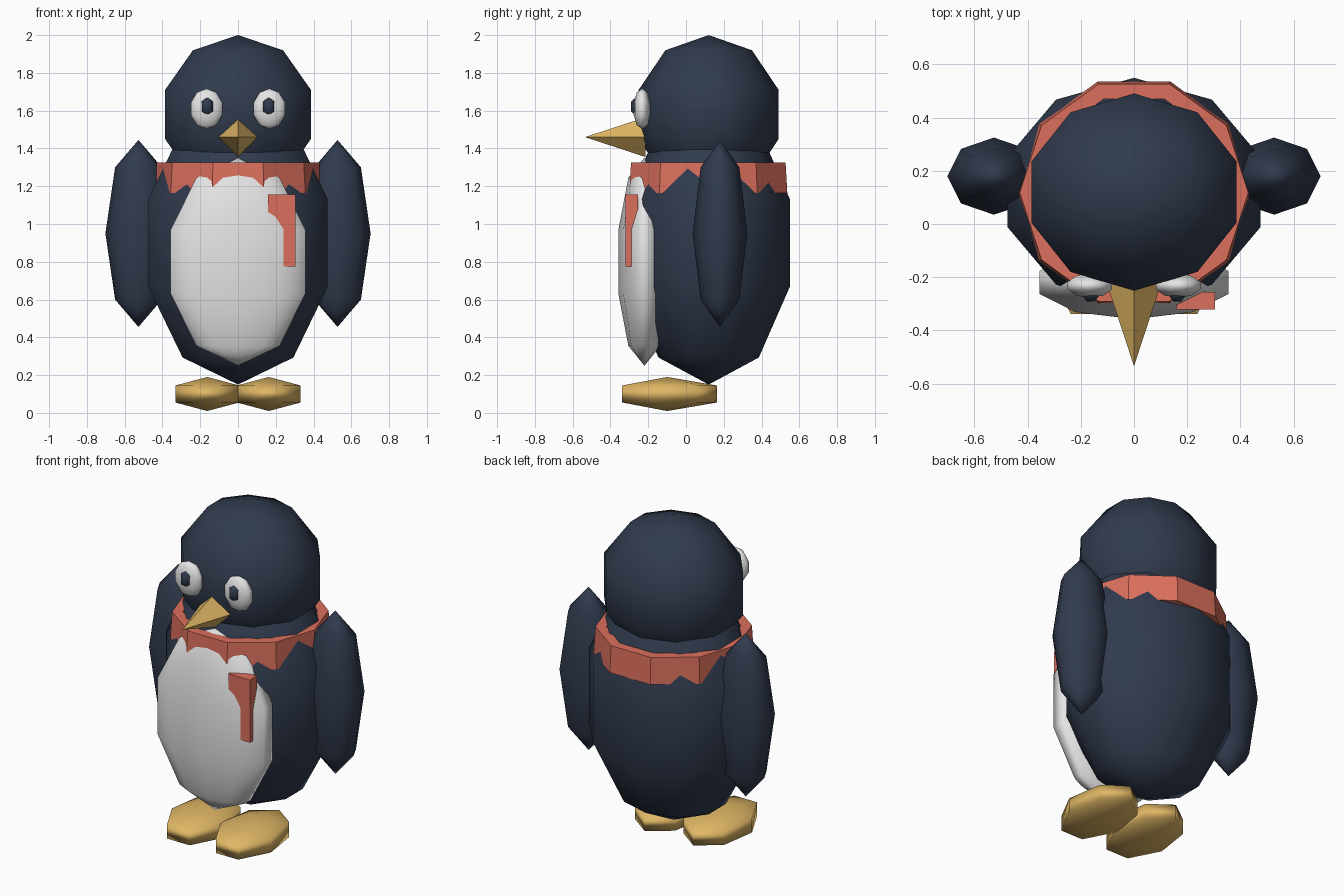
import bpy
import bmesh
from math import cos, sin, tau, radians

cube = bpy.data.objects.get("Cube")
if cube:
    bpy.data.objects.remove(cube, do_unlink=True)


def material(name, r, g, b):
    mat = bpy.data.materials.new(name)
    mat.use_nodes = True
    mat.diffuse_color = (r, g, b, 1)
    bsdf = mat.node_tree.nodes["Principled BSDF"]
    bsdf.inputs["Base Color"].default_value = (r, g, b, 1)
    bsdf.inputs["Roughness"].default_value = 0.8
    return mat


navy = material("dark_navy", 0.03, 0.043, 0.075)
white = material("soft_white", 0.78, 0.78, 0.78)
gold = material("gold", 0.74, 0.47, 0.13)
red = material("coral_red", 0.71, 0.16, 0.11)


def ball(name, mat, loc, radii, segments, rings):
    """Low-poly smooth ellipsoid."""
    bpy.ops.mesh.primitive_uv_sphere_add(segments=segments, ring_count=rings, radius=1, location=loc)
    obj = bpy.context.object
    obj.name = name
    obj.scale = radii
    obj.data.materials.append(mat)
    bpy.ops.object.shade_smooth()
    return obj


# Body, head and belly
ball("body", navy, (0, 0.12, 0.90), (0.525, 0.452, 0.75), 10, 5)
ball("head", navy, (0, 0.12, 1.58), (0.427, 0.39, 0.42), 10, 5)
ball("belly", white, (0, -0.22, 0.80), (0.394, 0.145, 0.55), 10, 5)

# Paired wings, feet, eyes and pupils
for side, s in (("left", 1), ("right", -1)):
    ball(side + "_wing", navy, (s * 0.527, 0.18, 0.95), (0.175, 0.145, 0.495), 8, 4)
    ball(side + "_foot", gold, (s * 0.163, -0.10, 0.10), (0.2, 0.305, 0.09), 7, 3)
    ball(side + "_eye", white, (s * 0.166, -0.232, 1.61), (0.092, 0.048, 0.107), 10, 5)
    ball(side + "_pupil", navy, (s * 0.163, -0.26, 1.622), (0.039, 0.04, 0.053), 7, 3)

# Four-sided beak
bpy.ops.mesh.primitive_cone_add(vertices=4, radius1=0.105, depth=0.32,
                                location=(0, -0.375, 1.46), rotation=(radians(90), 0, 0))
beak = bpy.context.object
beak.name = "beak"
beak.data.materials.append(gold)

# Scarf band: a ten-sided ring swept from a four-point section (radius, height)
section = [(0.43, 1.325), (0.44, 1.165), (0.37, 1.165), (0.37, 1.325)]
bm = bmesh.new()
loops = [[bm.verts.new((r * cos(tau * i / 10), 0.118 + r * sin(tau * i / 10), z))
          for r, z in section] for i in range(10)]
for i in range(10):
    a, b = loops[i], loops[(i + 1) % 10]
    for j in range(4):
        k = (j + 1) % 4
        bm.faces.new((a[j], a[k], b[k], b[j]))
bmesh.ops.recalc_face_normals(bm, faces=bm.faces)
mesh = bpy.data.meshes.new("scarf_band")
bm.to_mesh(mesh)
bm.free()
mesh.materials.append(red)
bpy.context.collection.objects.link(bpy.data.objects.new("scarf_band", mesh))

# Scarf tail, partly sunk into the belly
bpy.ops.mesh.primitive_cube_add(size=1, location=(0.232, -0.288, 0.965))
tail = bpy.context.object
tail.name = "scarf_tail"
tail.scale = (0.145, 0.066, 0.38)
tail.data.materials.append(red)
